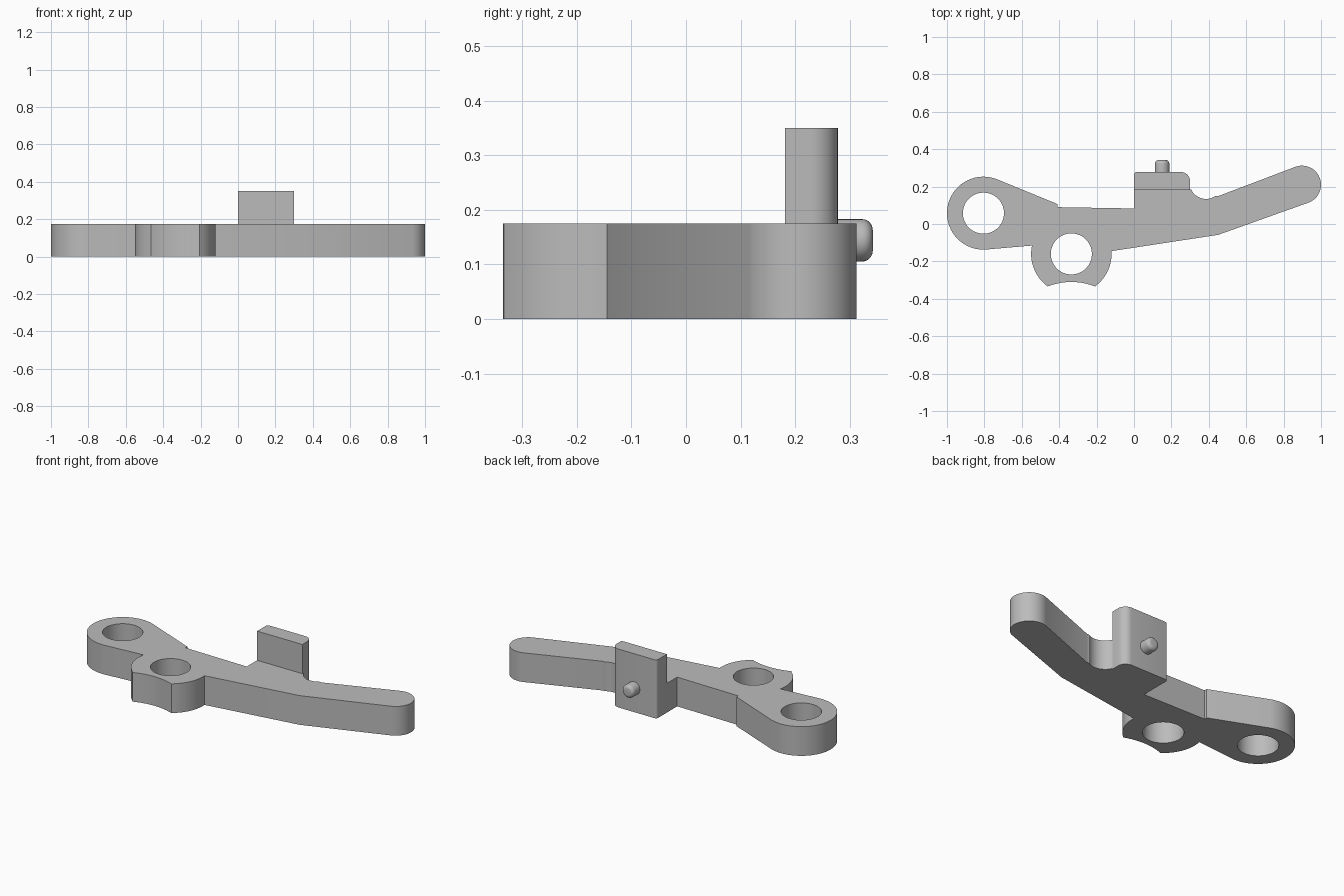
import bpy
import bmesh
from math import radians, cos, sin
from mathutils import Matrix

if "Cube" in bpy.data.objects:
    bpy.data.objects.remove(bpy.data.objects["Cube"], do_unlink=True)

grey = bpy.data.materials.new("light grey")
grey.use_nodes = True
grey.diffuse_color = (0.5, 0.5, 0.5, 1)
grey.node_tree.nodes["Principled BSDF"].inputs["Base Color"].default_value = grey.diffuse_color


def arc(cx, cy, r, start, end, steps=16):
    angles = [radians(start + (end - start) * i / steps) for i in range(steps + 1)]
    return [(cx + r * cos(a), cy + r * sin(a)) for a in angles]


def finish(bm, name):
    bmesh.ops.recalc_face_normals(bm, faces=bm.faces)
    mesh = bpy.data.meshes.new(name)
    bm.to_mesh(mesh)
    bm.free()
    mesh.materials.append(grey)
    obj = bpy.data.objects.new(name, mesh)
    bpy.context.collection.objects.link(obj)
    bpy.ops.object.select_all(action="DESELECT")
    obj.select_set(True)
    bpy.context.view_layer.objects.active = obj
    bpy.ops.object.shade_smooth_by_angle(angle=radians(25))
    return obj


def plate(name, loops, height):
    """Fill the outline (first loop) minus its holes and extrude it up from the ground."""
    bm = bmesh.new()
    for loop in loops:
        verts = [bm.verts.new((x, y, 0)) for x, y in loop]
        for a, b in zip(verts, verts[1:] + verts[:1]):
            bm.edges.new((a, b))
    bmesh.ops.triangle_fill(bm, edges=bm.edges[:], use_beauty=True, normal=(0, 0, 1))
    top = bmesh.ops.extrude_face_region(bm, geom=bm.faces[:])["geom"]
    bmesh.ops.translate(bm, vec=(0, 0, height),
                        verts=[v for v in top if isinstance(v, bmesh.types.BMVert)])
    bmesh.ops.dissolve_limit(bm, angle_limit=0.01, verts=bm.verts[:], edges=bm.edges[:])
    return finish(bm, name)


# Lever: pivot eye, notched lobe, bent arm with rounded tip, fillet, neck
eye, lobe = (-0.805, 0.058), (-0.335, -0.16)
outline = (
    arc(*eye, 0.195, 68, 275, 40)
    + arc(*lobe, 0.215, 168, 233.5)
    + arc(-0.335, -0.66, 0.35, 111.8, 68.2, 10)
    + arc(*lobe, 0.215, 306.5, 364)
    + [(0.45, -0.058)]
    + arc(0.898, 0.21, 0.102, -69, 111, 24)
    + [(0.45, 0.149)]
    + arc(0.385, 0.222, 0.088, -55, -156)
    + [(0.3, 0.183), (0, 0.183), (0, 0.083), (-0.41, 0.09), (-0.41, 0.107)]
)
holes = [arc(*c, 0.11, 0, 350, 35) for c in (eye, lobe)]
plate("lever_arm", [outline] + holes, 0.175)

# Upright tab with rounded back corners
tab = ([(0, 0.181), (0.3, 0.181)] + arc(0.25, 0.228, 0.05, 0, 90, 10)
       + arc(0.015, 0.263, 0.015, 90, 180, 5))
plate("upright_tab", [tab], 0.35)

# Rounded pin on the back of the tab
bm = bmesh.new()
bmesh.ops.create_cone(bm, cap_ends=True, segments=32, radius1=0.039, radius2=0.039,
                      depth=0.08, matrix=Matrix.Translation((0.15, 0.302, 0.144))
                      @ Matrix.Rotation(radians(-90), 4, "X"))
rim = [e for e in bm.edges if all(v.co.y > 0.33 for v in e.verts)]
bmesh.ops.bevel(bm, geom=rim, offset=0.02, segments=5, profile=0.5, affect="EDGES")
finish(bm, "pin")
